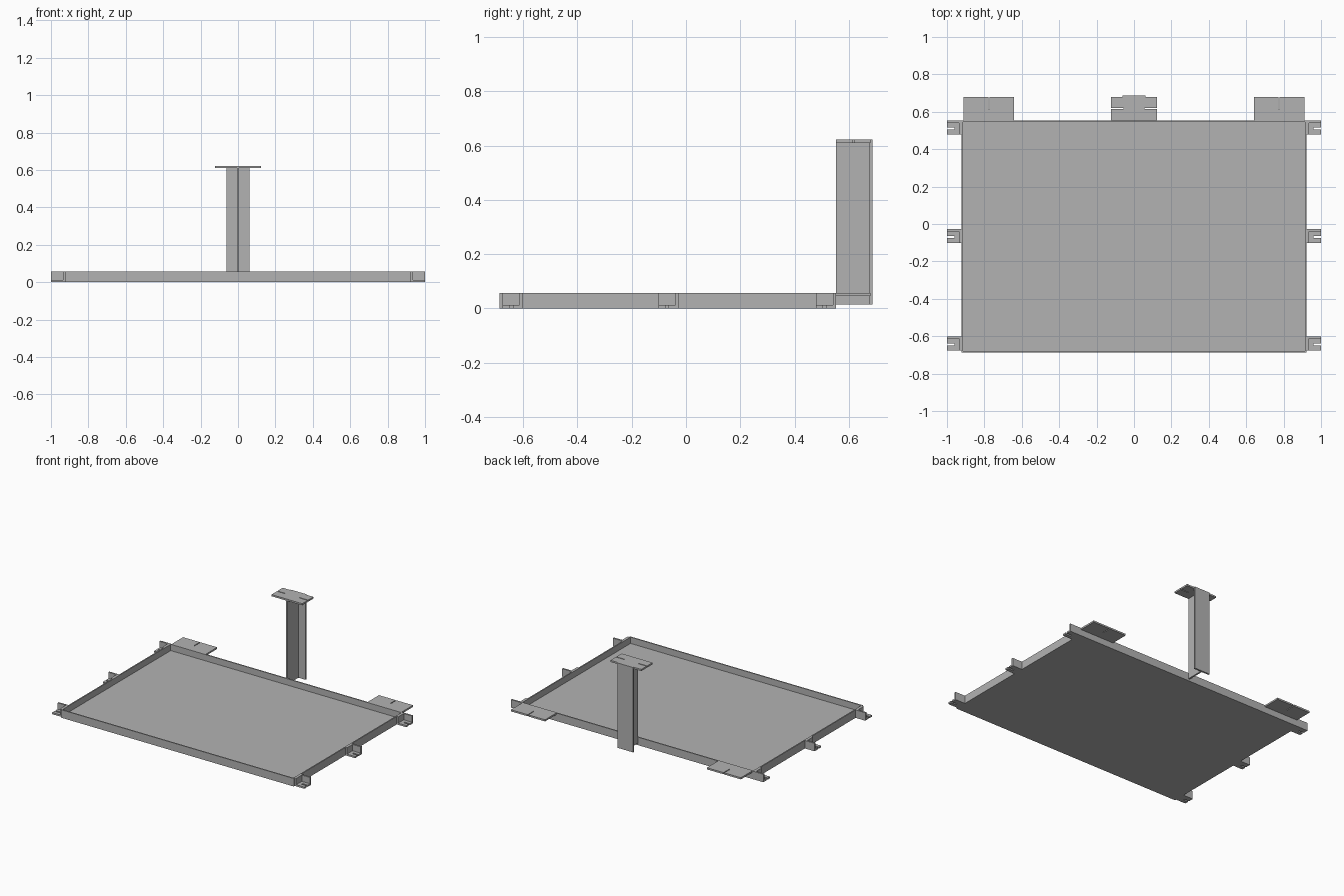
import bpy
import bmesh
from mathutils import Matrix

if "Cube" in bpy.data.objects:
    bpy.data.objects.remove(bpy.data.objects["Cube"], do_unlink=True)

T = 0.012                      # sheet thickness
HALF_X = 0.923                 # tray half width
FRONT, BACK = -0.687, 0.553    # tray ends
RIM = 0.057                    # tray height
TOP = 0.622                    # post height

grey = bpy.data.materials.new("plain_grey")
grey.use_nodes = True
colour = (0.45, 0.45, 0.45, 1)
grey.diffuse_color = colour
grey.node_tree.nodes["Principled BSDF"].inputs["Base Color"].default_value = colour


def box(bm, x, y, z):
    """Add a box from three (low, high) ranges; return its vertices."""
    size = [b - a for a, b in (x, y, z)]
    mid = [(a + b) / 2 for a, b in (x, y, z)]
    mat = Matrix.Translation(mid) @ Matrix.Diagonal((*size, 1))
    return bmesh.ops.create_cube(bm, size=1, matrix=mat)["verts"]


def prism(bm, outline, z0, z1):
    """Extrude a flat outline upward from z0 to z1."""
    face = bm.faces.new([bm.verts.new((x, y, z0)) for x, y in outline])
    out = bmesh.ops.extrude_face_region(bm, geom=[face])["geom"]
    moved = [v for v in out if isinstance(v, bmesh.types.BMVert)]
    bmesh.ops.translate(bm, verts=moved, vec=(0, 0, z1 - z0))


def finish(bm, name, flip=False):
    if flip:
        bmesh.ops.scale(bm, vec=(-1, 1, 1), verts=bm.verts)
    bmesh.ops.recalc_face_normals(bm, faces=bm.faces)
    mesh = bpy.data.meshes.new(name)
    bm.to_mesh(mesh)
    bm.free()
    mesh.materials.append(grey)
    bpy.context.collection.objects.link(bpy.data.objects.new(name, mesh))


# Tray: solid slab with its top inset and sunk to the floor
bm = bmesh.new()
box(bm, (-HALF_X, HALF_X), (FRONT, BACK), (0, RIM))
lid = max(bm.faces, key=lambda f: f.calc_center_median().z)
bmesh.ops.inset_region(bm, faces=[lid], thickness=T)
pocket = bmesh.ops.extrude_face_region(bm, geom=[lid])["geom"]
bmesh.ops.delete(bm, geom=[lid], context="FACES")
bmesh.ops.translate(bm, vec=(0, 0, T - RIM),
                    verts=[v for v in pocket if isinstance(v, bmesh.types.BMVert)])
finish(bm, "tray")

for flip, side in ((False, "left"), (True, "right")):
    # Side brackets: slotted foot, backing plate and one gusset wall
    for place, y0 in (("front", -0.676), ("middle", -0.102), ("rear", 0.478)):
        bm = bmesh.new()
        y1 = y0 + 0.075
        slot = y0 + 0.032
        prism(bm, [(HALF_X, y0), (1, y0), (1, slot - T / 2), (0.96, slot - T / 2),
                   (0.96, slot + T / 2), (1, slot + T / 2), (1, y1), (HALF_X, y1)], 0, T)
        box(bm, (HALF_X, HALF_X + T), (y0, y1), (T, RIM))
        box(bm, (HALF_X + T, 1), (y1 - T, y1), (T, RIM))
        finish(bm, f"{place}_{side}_bracket", flip)

    # Rear tabs: flat plates with a slot open to the back
    bm = bmesh.new()
    end, mid, w = 0.68, 0.776, 0.003
    prism(bm, [(0.641, BACK), (0.911, BACK), (0.911, end), (mid + w, end),
               (mid + w, 0.615), (mid - w, 0.615), (mid - w, end), (0.641, end)],
          RIM - T, RIM)
    finish(bm, f"{side}_rear_tab", flip)

# Post: web and back flange forming a T section
bm = bmesh.new()
box(bm, (-T / 2, T / 2), (BACK, 0.675), (0.014, TOP - T))
finish(bm, "post_web")
bm = bmesh.new()
box(bm, (-0.062, 0.062), (0.675, 0.687), (0.014, TOP))
finish(bm, "post_flange")

# Post cap: plate with a slot open to each side, notched around the flange
bm = bmesh.new()
half = [(0.122, BACK), (0.122, 0.614), (0.056, 0.614), (0.056, 0.62),
        (0.122, 0.62), (0.122, 0.68), (0.062, 0.68), (0.062, 0.675)]
prism(bm, half + [(-x, y) for x, y in reversed(half)], TOP - T, TOP)
finish(bm, "post_cap")
